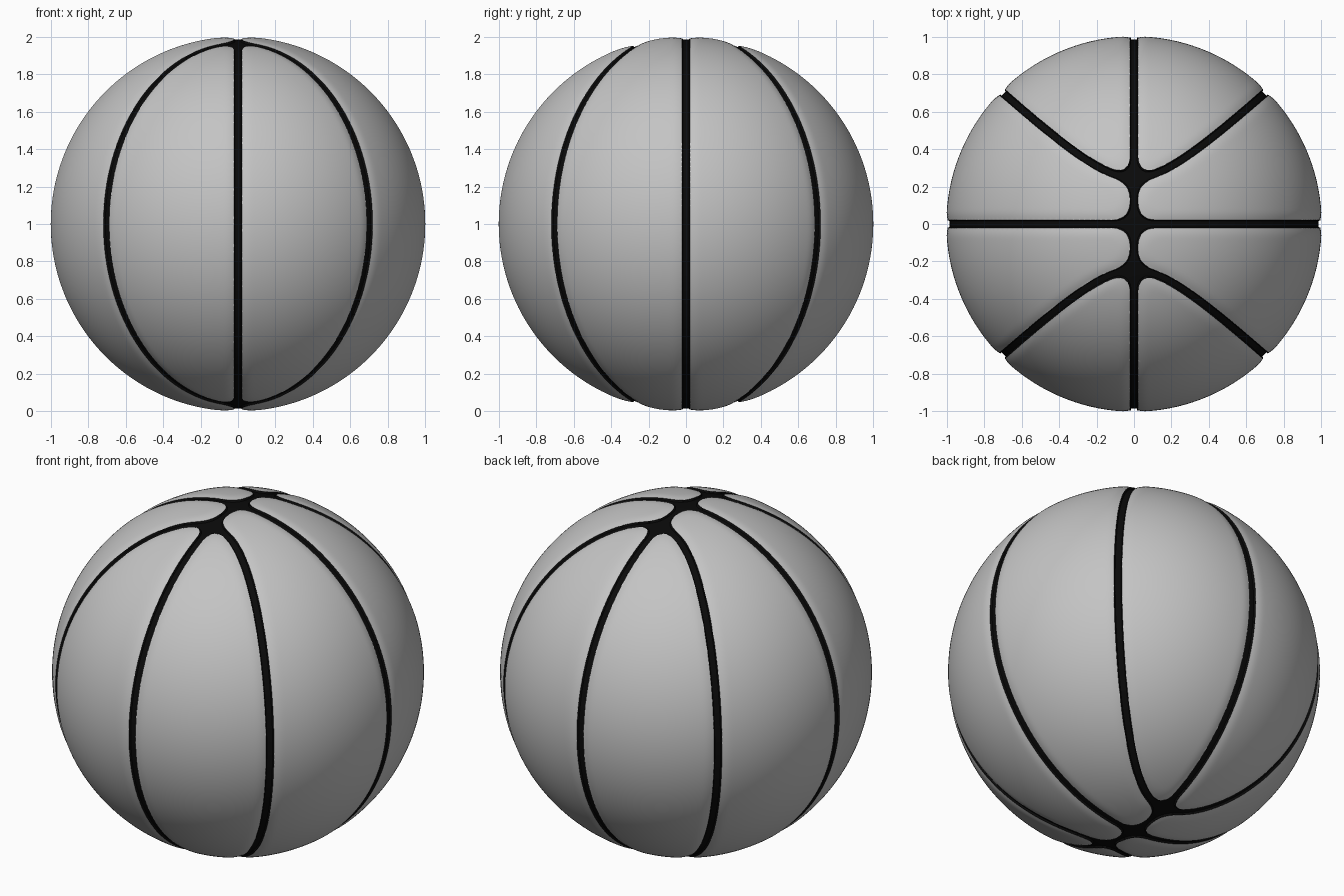
import bpy, bmesh, math
from mathutils import Vector

if "Cube" in bpy.data.objects:
    bpy.data.objects.remove(bpy.data.objects["Cube"])

R = 1.002          # ball radius (seams dip at the axis extremes)
HALF = 0.022       # half width of the dark seam
FLOOR = 0.016      # half width of the seam floor
SHOULDER = 0.05    # soft rounding of the panels beside a seam
BLEND = 0.10       # fillet where seams cross


def smooth_min(a, b, k=BLEND):
    h = max(k - abs(a - b), 0.0)
    return min(a, b) - h * h / (4 * k)


def seam_distance(p):
    """Blended distance on the unit sphere to the nearest seam."""
    x, y = abs(p.x), abs(p.y)
    s = math.sqrt(0.0625 + 0.875 * x * x)
    grad = Vector((-0.875 * x / s, 1.0, 0.0))
    n = Vector((x, y, abs(p.z)))
    slope = max((grad - n * grad.dot(n)).length, 0.05)
    curved = abs(y - s) / slope
    return smooth_min(smooth_min(x, y), curved)


def material(name, rgb):
    m = bpy.data.materials.new(name)
    m.diffuse_color = (*rgb, 1.0)
    m.use_nodes = True
    m.node_tree.nodes["Principled BSDF"].inputs["Base Color"].default_value = m.diffuse_color
    return m


# Fine ball
bm = bmesh.new()
bmesh.ops.create_icosphere(bm, subdivisions=7, radius=1.0)
for v in bm.verts:
    v.co.normalize()
dist = {v: seam_distance(v.co) for v in bm.verts}


def cut_outline(level):
    """Cut clean edges into the ball along one seam-distance level."""
    fresh = set()
    for e in list(bm.edges):
        a, b = e.verts
        da, db = dist[a] - level, dist[b] - level
        if da * db < 0:
            v = bmesh.utils.edge_split(e, a, da / (da - db))[1]
            v.co.normalize()
            dist[v] = level
            fresh.add(v)
    faces = {f for v in fresh for f in v.link_faces}
    for f in faces:
        ends = [v for v in f.verts if v in fresh]
        if len(ends) == 2:
            bmesh.utils.face_split(f, ends[0], ends[1])
    bmesh.ops.triangulate(bm, faces=[f for f in bm.faces if len(f.verts) > 3])


cut_outline(HALF)
cut_outline(FLOOR)

# Dark seams, grey panels
for f in bm.faces:
    f.smooth = True
    f.material_index = 1 if all(dist[v] <= HALF + 1e-6 for v in f.verts) else 0

# Sink the seams and round the panel edges
for v in bm.verts:
    d = dist[v]
    if d <= FLOOR + 1e-6:
        depth = 0.017
    else:
        t = max(0.0, 1 - (d - HALF) / SHOULDER)
        depth = 0.007 * min(t, 1.0) ** 2
    v.co *= R - depth
    v.co.z += 1.0

mesh = bpy.data.meshes.new("ball")
bm.to_mesh(mesh)
bm.free()
mesh.materials.append(material("panel grey", (0.55, 0.55, 0.55)))
mesh.materials.append(material("seam black", (0.003, 0.003, 0.003)))
ball = bpy.data.objects.new("ball", mesh)
bpy.context.collection.objects.link(ball)
bpy.context.view_layer.objects.active = ball
ball.select_set(True)
bpy.ops.object.shade_smooth_by_angle(angle=math.radians(35))
